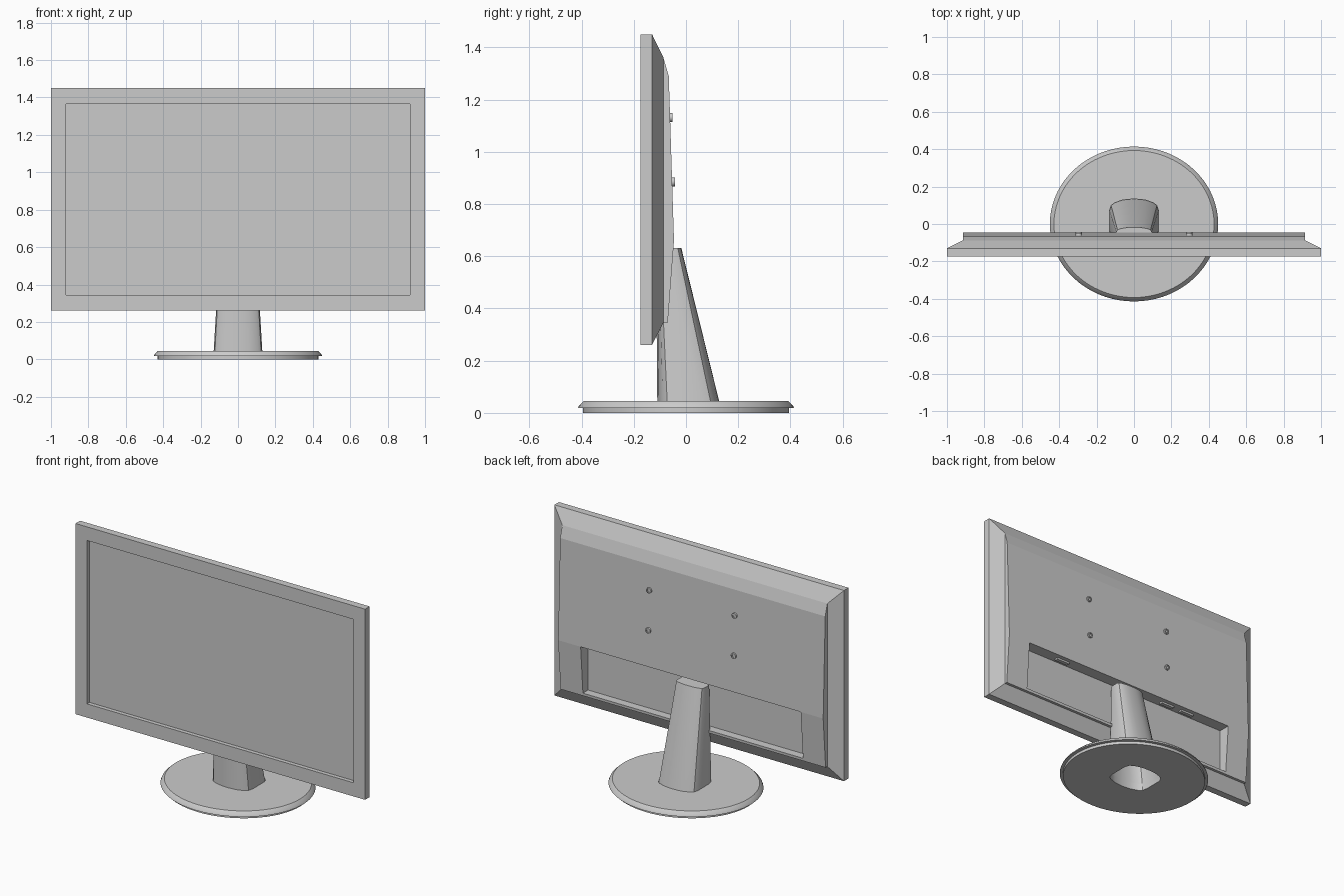
import bpy, bmesh, math

if "Cube" in bpy.data.objects:
    bpy.data.objects.remove(bpy.data.objects["Cube"])


def make(name, loops, cap_start=True, cap_end=True, extra=()):
    """Skin a list of equal-length vertex loops; extra lists more faces by (loop, index)."""
    bm = bmesh.new()
    rings = [[bm.verts.new(p) for p in loop] for loop in loops]
    n = len(rings[0])
    for a, b in zip(rings, rings[1:]):
        for i in range(n):
            j = (i + 1) % n
            bm.faces.new((a[i], a[j], b[j], b[i]))
    if cap_start:
        bm.faces.new(rings[0])
    if cap_end:
        bm.faces.new(rings[-1])
    bmesh.ops.recalc_face_normals(bm, faces=bm.faces)
    mesh = bpy.data.meshes.new(name)
    bm.to_mesh(mesh)
    bm.free()
    ob = bpy.data.objects.new(name, mesh)
    bpy.context.collection.objects.link(ob)
    return ob


def activate(ob):
    bpy.ops.object.select_all(action='DESELECT')
    ob.select_set(True)
    bpy.context.view_layer.objects.active = ob


def smooth(ob, angle=30):
    activate(ob)
    bpy.ops.object.shade_smooth_by_angle(angle=math.radians(angle))


def rect(hx, y, z0, z1):
    return [(-hx, y, z0), (hx, y, z0), (hx, y, z1), (-hx, y, z1)]


def box(name, x0, x1, y0, y1, z0, z1):
    return make(name, [[(x0, y, z0), (x1, y, z0), (x1, y, z1), (x0, y, z1)] for y in (y0, y1)])


def cut(ob, cutter):
    cutter.hide_render = True
    mod = ob.modifiers.new("cut", 'BOOLEAN')
    mod.operation = 'DIFFERENCE'
    mod.solver = 'EXACT'
    mod.object = cutter
    activate(ob)
    bpy.ops.object.modifier_apply(modifier=mod.name)
    bpy.data.objects.remove(cutter)


# Monitor housing: recessed screen, bezel and tapered rim, closed at the back
housing = make("monitor_housing", [
    rect(0.92, -0.15, 0.345, 1.365),
    rect(0.92, -0.175, 0.345, 1.365),
    rect(1.0, -0.175, 0.26, 1.45),
    rect(1.0, -0.13, 0.26, 1.45),
    rect(0.915, -0.087, 0.345, 1.362),
], cap_end=False)

# Back shell: side profile extruded across the width, front left open onto the rim
profile = [(-0.087, 0.345), (-0.07, 0.345), (-0.046, 0.66),
           (-0.066, 1.29), (-0.087, 1.362)]
bm = bmesh.new()
bm.from_mesh(housing.data)
left, right = [[bm.verts.new((x, y, z)) for y, z in profile] for x in (-0.915, 0.915)]
for i in range(4):
    bm.faces.new((left[i], left[i + 1], right[i + 1], right[i]))
bm.faces.new(left)
bm.faces.new(right)
bmesh.ops.remove_doubles(bm, verts=bm.verts, dist=1e-4)
bmesh.ops.recalc_face_normals(bm, faces=bm.faces)
bm.to_mesh(housing.data)
bm.free()

# Connector bay in the lower back
cut(housing, box("bay_cutter", -0.76, 0.76, -0.12, 0.1, 0.362, 0.66))

# Ports on the bay ceiling
for i, x in enumerate((0.48, -0.32, -0.47)):
    box(f"port_{i}", x - 0.045, x + 0.045, -0.095, -0.072, 0.648, 0.665)

# Mounting screws on the back
for z, y in ((1.132, -0.051), (0.885, -0.043)):
    for x in (-0.295, 0.295):
        ring = [(math.cos(t * math.pi / 8), math.sin(t * math.pi / 8)) for t in range(16)]
        loops = [[(x + r * c, yy, z + r * s) for c, s in ring]
                 for r, yy in ((0.017, y - 0.02), (0.017, y), (0.010, y), (0.010, y - 0.006))]
        smooth(make("mounting_screw", loops))


# Stand neck: arched front and back, tapering upward, open underneath
def section(hw, y0, y1, z):
    half = [(0, 1), (0.25, 0.995), (0.5, 0.975), (0.8, 0.915), (0.93, 0.86), (1, 0.74),
            (1, 0.3), (0.95, 0.16), (0.82, 0.09), (0.45, 0.025), (0, 0)]
    pts = half + [(-u, t) for u, t in half[-2:0:-1]]
    return [(u * hw, y0 + t * (y1 - y0), z) for u, t in pts]


neck = make("stand_neck", [section(0.132, -0.11, 0.135, 0.0),
                           section(0.13, -0.11, 0.127, 0.045),
                           section(0.095, -0.115, -0.018, 0.632)], cap_start=False)
smooth(neck)

# Oval base with a flared lip, opened under the neck
steps = [math.tau * i / 72 for i in range(72)]
base = make("stand_base", [[(rx * math.cos(t), ry * math.sin(t), z) for t in steps]
                           for rx, ry, z in ((0.43, 0.395, 0.0), (0.43, 0.395, 0.018),
                                             (0.45, 0.414, 0.018), (0.446, 0.41, 0.028),
                                             (0.428, 0.393, 0.045))])
cut(base, make("neck_hole_cutter", [section(0.131, -0.1095, 0.133, z) for z in (-0.1, 0.1)]))
smooth(base)
